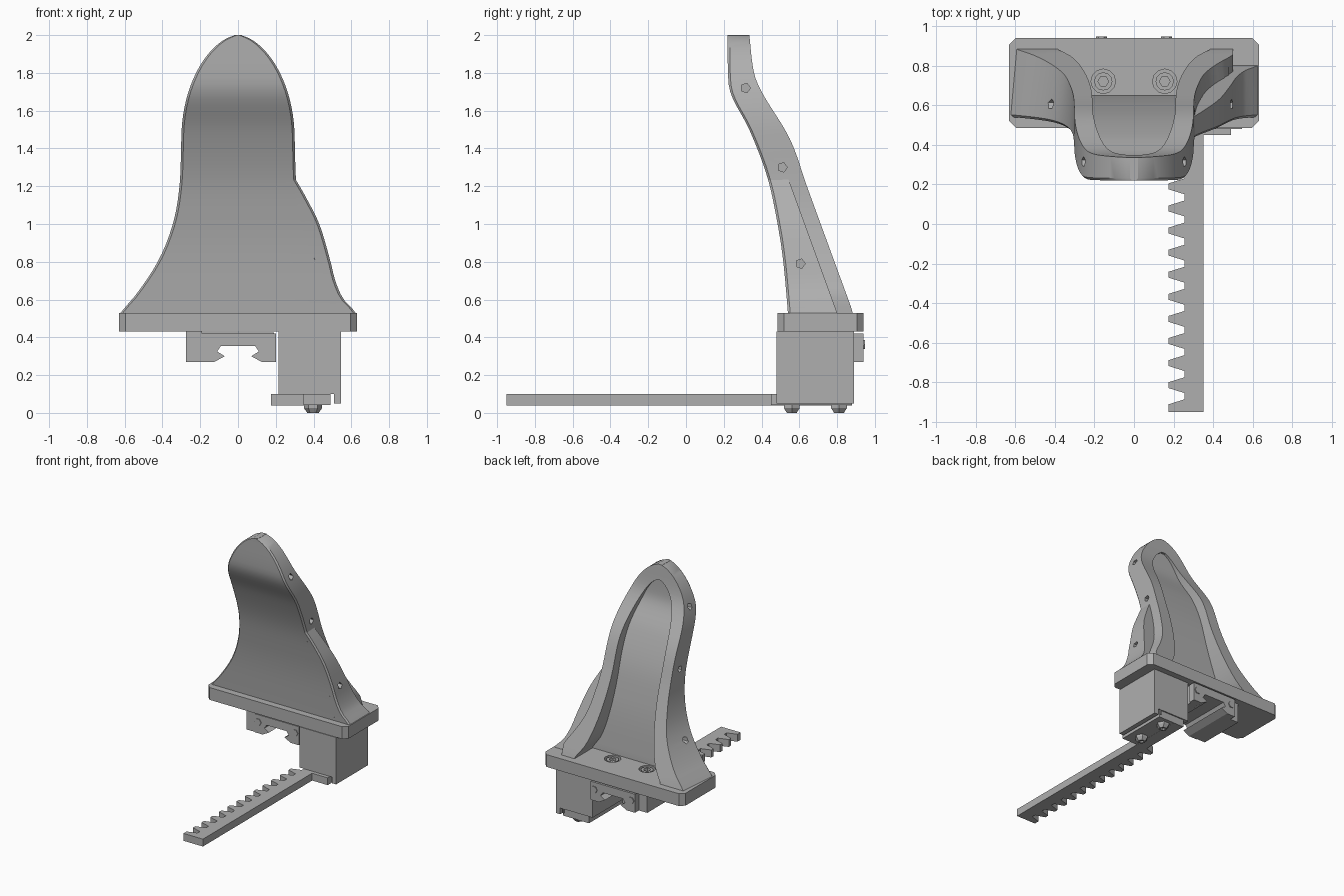
import bpy, bmesh, math

cube = bpy.data.objects.get("Cube")
if cube:
    bpy.data.objects.remove(cube, do_unlink=True)

grey = bpy.data.materials.new("plain grey")
grey.use_nodes = True
GREY = (0.43, 0.43, 0.43, 1)
grey.diffuse_color = GREY
grey.node_tree.nodes["Principled BSDF"].inputs["Base Color"].default_value = GREY


def loft(name, loops):
    """Skin a stack of equal-sized loops and cap both ends."""
    bm = bmesh.new()
    rings = [[bm.verts.new(p) for p in loop] for loop in loops]
    n = len(rings[0])
    for a, b in zip(rings, rings[1:]):
        for i in range(n):
            j = (i + 1) % n
            bm.faces.new((a[i], a[j], b[j], b[i]))
    bm.faces.new(rings[0])
    bm.faces.new(rings[-1])
    bmesh.ops.recalc_face_normals(bm, faces=bm.faces)
    mesh = bpy.data.meshes.new(name)
    bm.to_mesh(mesh)
    bm.free()
    mesh.materials.append(grey)
    ob = bpy.data.objects.new(name, mesh)
    bpy.context.collection.objects.link(ob)
    return ob


def prism_z(name, pts, z0, z1):
    return loft(name, [[(x, y, z) for x, y in pts] for z in (z0, z1)])


def prism_y(name, pts, y0, y1):
    return loft(name, [[(x, y, z) for x, z in pts] for y in (y0, y1)])


def rect(a0, a1, b0, b1):
    return [(a0, b0), (a1, b0), (a1, b1), (a0, b1)]


def ngon(cx, cy, r, n):
    return [(cx + r * math.cos(math.tau * i / n), cy + r * math.sin(math.tau * i / n))
            for i in range(n)]


def cut(ob, cutters):
    """Subtract the cutters, then remove them."""
    bpy.context.view_layer.objects.active = ob
    for c in cutters:
        mod = ob.modifiers.new("cut", "BOOLEAN")
        mod.operation, mod.solver, mod.object = "DIFFERENCE", "EXACT", c
        bpy.ops.object.modifier_apply(modifier=mod.name)
        bpy.data.objects.remove(c, do_unlink=True)


def curve(table):
    """Smooth interpolation through (z, value) points."""
    def slope(i):
        a, b = max(i - 1, 0), min(i + 1, len(table) - 1)
        return (table[b][1] - table[a][1]) / (table[b][0] - table[a][0])

    def f(z):
        z = min(max(z, table[0][0]), table[-1][0])
        i = max(k for k in range(len(table) - 1) if table[k][0] <= z)
        (z0, v0), (z1, v1) = table[i], table[i + 1]
        h = z1 - z0
        t = (z - z0) / h
        return (v0 * (1 + 2 * t) * (1 - t) ** 2 + h * slope(i) * t * (1 - t) ** 2
                + v1 * t * t * (3 - 2 * t) - h * slope(i + 1) * t * t * (1 - t))
    return f


# Finger profiles
front_y = curve([(.53, .54), (.8, .515), (1, .485), (1.25, .43), (1.5, .335),
                 (1.67, .245), (1.75, .225), (2, .22)])
back_y = curve([(.53, .885), (1.2, .64), (1.45, .55), (1.7, .40), (1.8, .36), (2, .335)])
low_w = curve([(.53, .63), (.6, .56), (.8, .425), (1, .345), (1.2, .31), (1.45, .3)])
low_back_w = curve([(.53, .6), (.65, .48), (.85, .365), (1.05, .32), (1.2, .305), (1.45, .3)])
low_recess = curve([(.53, .39), (.65, .31), (.85, .25), (1.1, .215), (1.35, .21)])
flare_w = curve([(.53, .63), (.6, .56), (.7, .515), (.8, .49), (1, .43), (1.15, .355), (1.245, .3)])


def domed(low, z, start, top):
    if z <= start:
        return low(z)
    u = min((z - start) / (top - start), 1)
    return max(low(start) * (1 - u * u) ** .58, .02)


def levels(z0, mid, top, n=20):
    return ([z0 + (mid - z0) * i / n for i in range(n)]
            + [mid + (top - mid) * math.sin(math.pi / 2 * i / n) for i in range(n + 1)])


def body_section(z):
    w, b = domed(low_w, z, 1.45, 2), domed(low_back_w, z, 1.45, 2)
    f, k, c = front_y(z), back_y(z), .012
    r, rb = min(w, .5), min(b, .5)
    return [(x, y, z) for x, y in ((-w, f + c), (c - w, f), (r - c, f), (r, f + c), (rb, k), (-b, k))]


def recess_section(z):
    w, f = domed(low_recess, z, 1.35, 1.88), front_y(z) + .11
    return [(x, y, z) for x, y in ((-w, f), (w, f), (w, 1.2), (-w, 1.2))]


def flare_section(z):
    w, f, c = flare_w(z), front_y(z), .012
    k = .8 - .26 * (z - .53) / .715
    inner = low_recess(z) + .03
    return [(x, y, z) for x, y in ((inner, f), (w - c, f), (w, f + c), (w, k), (inner, k))]


def side_hole(x, y, z):
    pts = ngon(y, z, .026, 5)
    return loft("hole_cutter", [[(x + d, a, b) for a, b in pts] for d in (-.04, .04)])


# Finger shell with hollow back and small side holes
finger = loft("finger_shell", [body_section(z) for z in levels(.52, 1.45, 2)])
recess = loft("recess_cutter", [recess_section(z) for z in levels(.5, 1.35, 1.88)])
holes = [side_hole(s * x, y, z) for x, y, z in ((.255, .315, 1.72), (.303, .51, 1.3)) for s in (-1, 1)]
cut(finger, [recess, side_hole(-.41, .605, .79)] + holes)

# Flared wing on the left side of the finger
wing = loft("side_wing", [flare_section(.52 + .725 * i / 20) for i in range(21)])
cut(wing, [side_hole(.49, .605, .79)])

# Base plate with clipped corners and bolt recesses
e, c = .63, .035
plate = prism_z("base_plate", [(c - e, .485), (e - c, .485), (e, .485 + c), (e, .94 - c),
                               (e - c, .94), (c - e, .94), (-e, .94 - c), (-e, .485 + c)], .43, .53)
cut(plate, [prism_z("bore_cutter", ngon(s * .155, .72, .062, 12), .49, .6) for s in (-1, 1)])
for side, s in (("left", 1), ("right", -1)):
    bolt = prism_z(side + "_plate_bolt", ngon(s * .155, .72, .046, 12), .48, .525)
    cut(bolt, [prism_z("socket_cutter", ngon(s * .155, .72, .027, 6), .5, .6)])

# Rack mounting block, slotted underneath
prism_y("mounting_block", [(.215, .1), (.475, .1), (.475, .065), (.485, .065), (.485, .1), (.507, .1),
                           (.507, .05), (.545, .05), (.545, .43), (.215, .43)], .48, .89)

# Slider carriage with an open guide channel, and its end caps
half = [(.2, .27), (.125, .27), (.07, .3), (.11, .325), (.09, .355)]


def carriage(name, y0, y1, top, out):
    right = [(out, top)] + [(out if i == 0 else x, z) for i, (x, z) in enumerate(half)]
    prism_y(name, right + [(-x, z) for x, z in reversed(right)], y0, y1)


carriage("slider_carriage", .53, .89, .425, .19)
carriage("front_end_cap", .495, .53, .42, .2)
carriage("back_end_cap", .89, .94, .42, .2)
prism_y("slider_side_block", rect(-.275, -.19, .27, .43), .5, .89)
for s in (-1, 1):
    for y in (.49, .935):
        prism_y("cap_screw", ngon(s * .165, .362, .028, 6), y, y + .012)

# Toothed rack and the wider foot bolted under the block
pitch, rack = .1115, [(.35, .88), (.35, -.95), (.175, -.95)]
for i in range(13):
    y = -.925 + i * pitch
    if i:
        rack += [(.255, y - .04), (.175, y - .015)]
    rack += [(.175, y + .015), (.255, y + .04)]
rack += [(.255, .88)]
prism_z("toothed_rack", rack, .04, .1)
prism_z("rack_foot", rect(.3, .49, .45, .88), .041, .1)

# Tapered hex bolts below the foot
for y in (.56, .81):
    bolt = loft("foot_bolt", [[(px, py, z) for px, py in ngon(.397, y, r, 6)]
                              for z, r in ((0, .03), (.025, .048), (.045, .048))])
    cut(bolt, [prism_z("socket_cutter", ngon(.397, y, .018, 6), -.02, .015)])

# Smooth the curved shells, keeping their edges crisp
bpy.ops.object.select_all(action="DESELECT")
for ob in (finger, wing):
    ob.select_set(True)
bpy.context.view_layer.objects.active = finger
bpy.ops.object.shade_smooth_by_angle(angle=math.radians(30))
